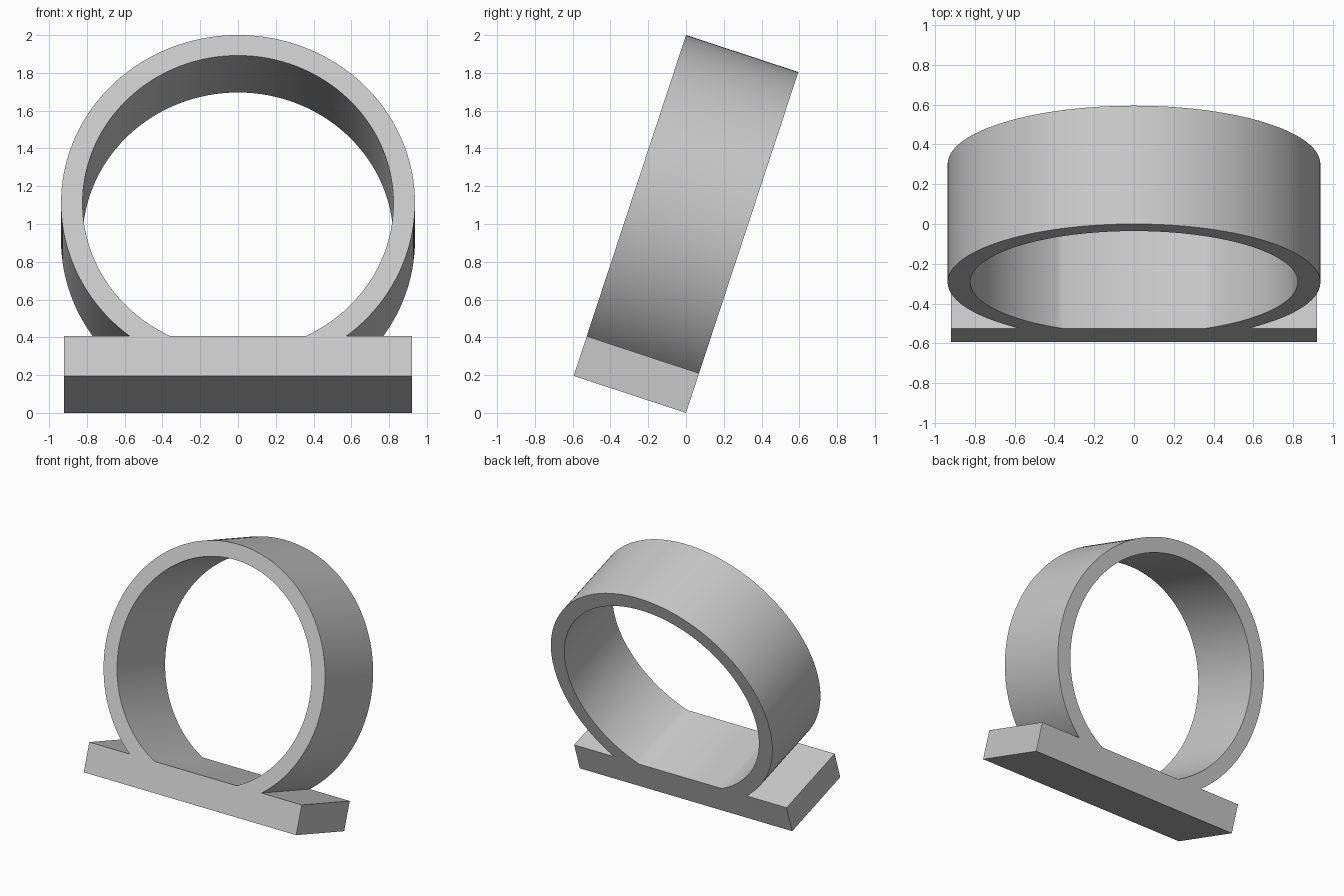
import bpy, bmesh
from math import sin, cos, asin, pi, radians
from mathutils import Matrix

cube = bpy.data.objects.get("Cube")
if cube:
    bpy.data.objects.remove(cube, do_unlink=True)

R_OUT, R_IN, CENTRE = 0.937, 0.823, 0.963
PLATE_W, PLATE_H, DEPTH = 0.92, 0.221, 0.626
TILT = radians(-18.24)
STEPS = 128

gray = bpy.data.materials.new("plain_gray")
gray.use_nodes = True
colour = (0.58, 0.58, 0.58, 1)
gray.diffuse_color = colour
gray.node_tree.nodes["Principled BSDF"].inputs["Base Color"].default_value = colour


def arc(radius):
    """Circle points over the top, from plate level on the right to the left."""
    start = asin((PLATE_H - CENTRE) / radius)
    sweep = pi - 2 * start
    return [(radius * cos(start + sweep * i / STEPS),
             CENTRE + radius * sin(start + sweep * i / STEPS))
            for i in range(STEPS + 1)]


# Outline of ring and foot plate, with the flat-bottomed opening
foot = [(-PLATE_W, PLATE_H), (-PLATE_W, 0), (PLATE_W, 0), (PLATE_W, PLATE_H)]
bm = bmesh.new()
edges = []
for loop in (arc(R_OUT) + foot, arc(R_IN)):
    verts = [bm.verts.new((x, 0, z)) for x, z in loop]
    edges += [bm.edges.new((a, b)) for a, b in zip(verts, verts[1:] + verts[:1])]
bmesh.ops.triangle_fill(bm, edges=edges, use_beauty=True, use_dissolve=False)

# Extrude to full depth and lean the whole body back
grown = bmesh.ops.extrude_face_region(bm, geom=bm.faces[:], use_keep_orig=True)
moved = [g for g in grown["geom"] if isinstance(g, bmesh.types.BMVert)]
bmesh.ops.translate(bm, verts=moved, vec=(0, DEPTH, 0))
bmesh.ops.recalc_face_normals(bm, faces=bm.faces[:])
bm.transform(Matrix.Translation((0, DEPTH * -cos(TILT), DEPTH * -sin(TILT)))
             @ Matrix.Rotation(TILT, 4, "X"))

mesh = bpy.data.meshes.new("ring_on_foot_plate")
bm.to_mesh(mesh)
bm.free()
mesh.materials.append(gray)
ring = bpy.data.objects.new("ring_on_foot_plate", mesh)
bpy.context.collection.objects.link(ring)

bpy.ops.object.select_all(action="DESELECT")
ring.select_set(True)
bpy.context.view_layer.objects.active = ring
bpy.ops.object.shade_smooth_by_angle(angle=radians(30))
